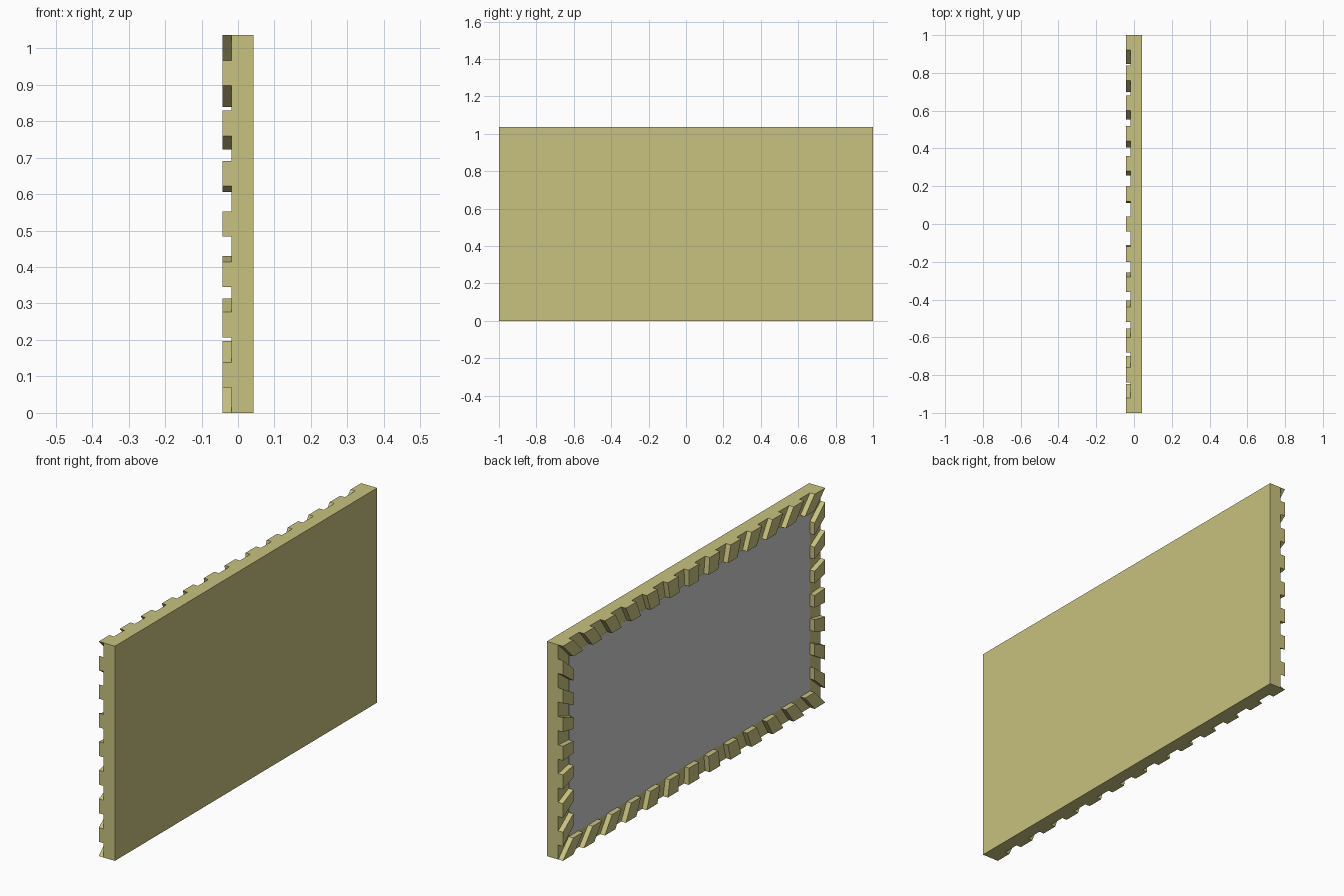
import bpy

if "Cube" in bpy.data.objects:
    bpy.data.objects.remove(bpy.data.objects["Cube"])

W, H = 1.0, 1.036          # half width (y), full height (z)
BACK, PLATE, FRONT = 0.043, -0.018, -0.043
B = 0.08                   # border width
CZ = H / 2
IW, IH = W - B, CZ - B     # inner half sizes

gold = bpy.data.materials.new("frame_gold")
gold.diffuse_color = (0.58, 0.54, 0.21, 1)
gold.use_nodes = True
gold.node_tree.nodes["Principled BSDF"].inputs["Base Color"].default_value = gold.diffuse_color


def make(name, verts, faces, mat=None):
    me = bpy.data.meshes.new(name)
    me.from_pydata(verts, [], faces)
    ob = bpy.data.objects.new(name, me)
    bpy.context.collection.objects.link(ob)
    if mat:
        me.materials.append(mat)
    return ob


def prism(quad, x0, x1):
    """Extrude a counter-clockwise (y, z) quad from x0 (front) to x1 (back)."""
    v = [(x0, y, z + CZ) for y, z in quad] + [(x1, y, z + CZ) for y, z in quad]
    f = [(3, 2, 1, 0), (4, 5, 6, 7)]
    f += [(i, (i + 1) % 4, (i + 1) % 4 + 4, i + 4) for i in range(4)]
    return v, f


def rect(hw, hh):
    return [(-hw, -hh), (hw, -hh), (hw, hh), (-hw, hh)]


# Backing board
make("frame_board", *prism(rect(W, CZ), PLATE, BACK), gold)

# Grey picture panel inside the border
make("picture_panel", *prism(rect(IW, IH), PLATE - 0.0005, PLATE + 0.01))

# Radiating teeth: every other slice between outer and inner rectangles
verts, faces = [], []


def add_tooth(quad):
    v, f = prism(quad, FRONT, PLATE)
    n = len(verts)
    verts.extend(v)
    faces.extend([tuple(i + n for i in face) for face in f])


for s in (-1, 1):
    # bottom and top rows, with teeth at the corners
    for i in range(0, 25, 2):
        a, b = -1 + 2 * i / 25, -1 + 2 * (i + 1) / 25
        q = [(a * W, -CZ), (b * W, -CZ), (b * IW, -IH), (a * IW, -IH)]
        add_tooth([(s * -y, s * -z) for y, z in q])
    # side rows, starting with a gap
    for i in range(1, 15, 2):
        a, b = -1 + 2 * i / 15, -1 + 2 * (i + 1) / 15
        q = [(W, a * CZ), (W, b * CZ), (IW, b * IH), (IW, a * IH)]
        add_tooth([(s * y, s * z) for y, z in q])

make("frame_teeth", verts, faces, gold)
